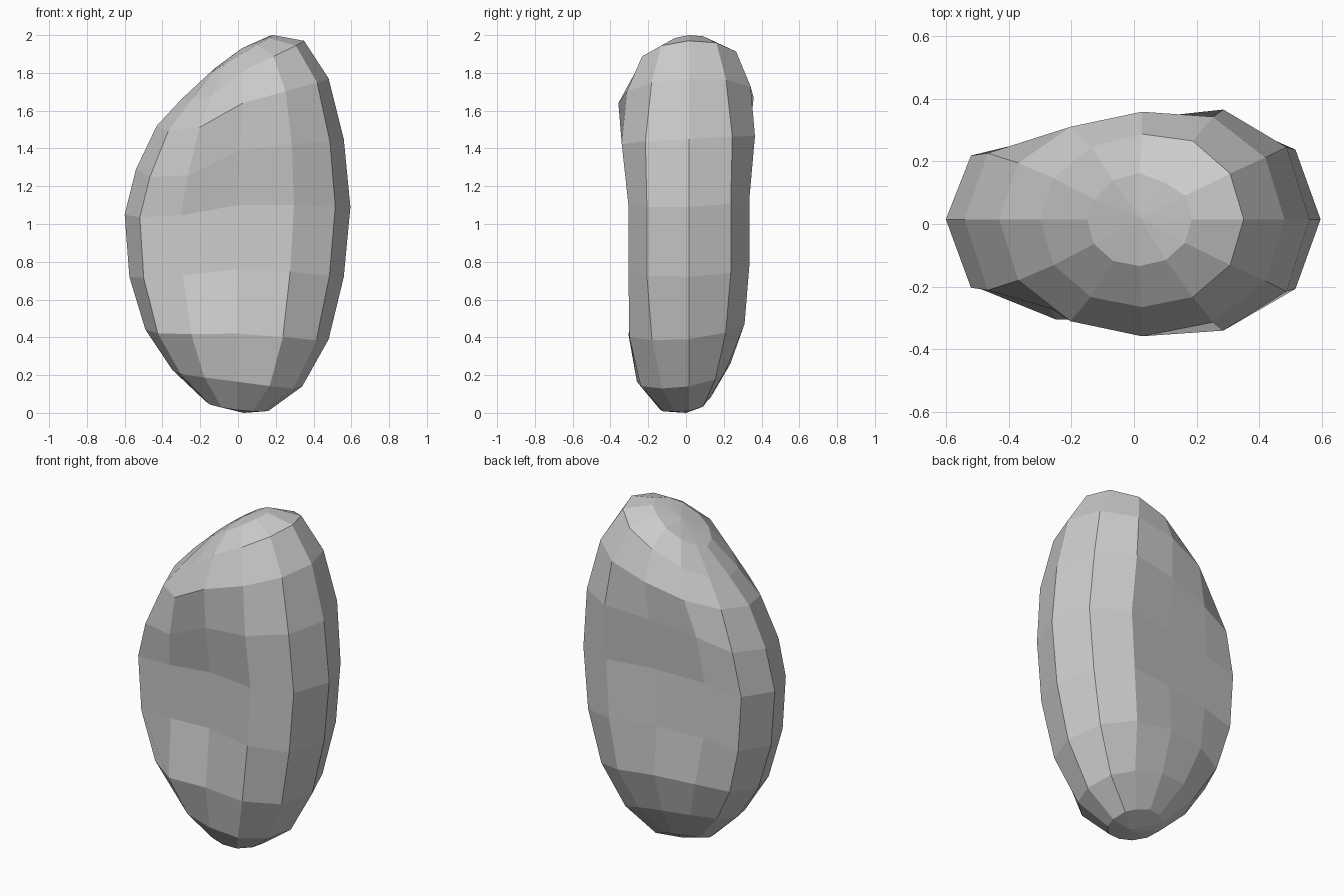
import bpy, bmesh, math

if "Cube" in bpy.data.objects:
    bpy.data.objects.remove(bpy.data.objects["Cube"])

# One row per ring, top to bottom: half width right/left, height right/front/left/back
RINGS = [
    (.185, .15, 2.00, 1.90, 1.80, 1.92),
    (.35, .30, 1.97, 1.81, 1.66, 1.84),
    (.48, .43, 1.77, 1.64, 1.52, 1.67),
    (.56, .54, 1.45, 1.39, 1.29, 1.44),
    (.595, .60, 1.09, 1.10, 1.05, 1.13),
    (.56, .575, .72, .76, .72, .79),
    (.48, .49, .39, .42, .44, .50),
    (.34, .35, .14, .165, .23, .26),
    (.16, .17, .01, .015, .06, .08),
]
# Depth of each ring at 60, 90 and 120 degrees: pinched in the middle
FRONT = [(.115, .134, .118), (.233, .265, .233), (.313, .358, .31),
         (.34, .32, .27), (.305, .265, .22), (.305, .26, .22),
         (.30, .30, .305), (.24, .26, .225), (.12, .135, .12)]
BACK = [(.13, .163, .14), (.265, .287, .246), (.342, .358, .31),
        (.365, .335, .28), (.335, .29, .25), (.335, .29, .25),
        (.31, .31, .27), (.21, .235, .21), (.11, .13, .11)]
# Depth at 30 degrees, and droop of the front left shoulder
EDGE = [.075, .146, .197, .23, .222, .222, .195, .14, .075]
SAG = [0, .05, .065, .085, .035, .02, .01, 0, 0]
SAG_WEIGHT = {7: .6, 8: 1.0}
SHIFT = .015
SEGS = 12


def ring_point(i, j):
    xr, xl, zr, zf, zl, zb = RINGS[i]
    a = 2 * math.pi * j / SEGS
    c, s = math.cos(a), math.sin(a)
    mx, hx = (xr - xl) / 2, (xr + xl) / 2
    mid = (zf + zb) / 2
    z = mid + (zb - zf) / 2 * s + (zr - zl) / 2 * c + ((zr + zl) / 2 - mid) * c * c
    z -= SAG[i] * SAG_WEIGHT.get(j, 0)
    back = j <= 6
    k = j if back else SEGS - j
    side = BACK[i] if back else FRONT[i]
    sh = SHIFT if back else -SHIFT
    depth = [None, EDGE[i] + sh, *side, EDGE[i] * .95 + sh * .5, None][k]
    y = SHIFT if depth is None else (depth if back else -depth)
    return (mx + hx * c, y, max(z, 0.008))


# Pebble body: stacked rings closed by a fan at each pole
bm = bmesh.new()
rings = [[bm.verts.new(ring_point(i, j)) for j in range(SEGS)] for i in range(len(RINGS))]
top = bm.verts.new((.02, .02, 1.93))
bottom = bm.verts.new((.03, 0, 0))
for j in range(SEGS):
    n = (j + 1) % SEGS
    bm.faces.new((top, rings[0][j], rings[0][n]))
    bm.faces.new((bottom, rings[-1][n], rings[-1][j]))
    for up, lo in zip(rings, rings[1:]):
        bm.faces.new((up[j], lo[j], lo[n], up[n]))
bmesh.ops.recalc_face_normals(bm, faces=bm.faces)
mesh = bpy.data.meshes.new("standing_stone")
bm.to_mesh(mesh)
bm.free()
bpy.context.collection.objects.link(bpy.data.objects.new("standing_stone", mesh))
